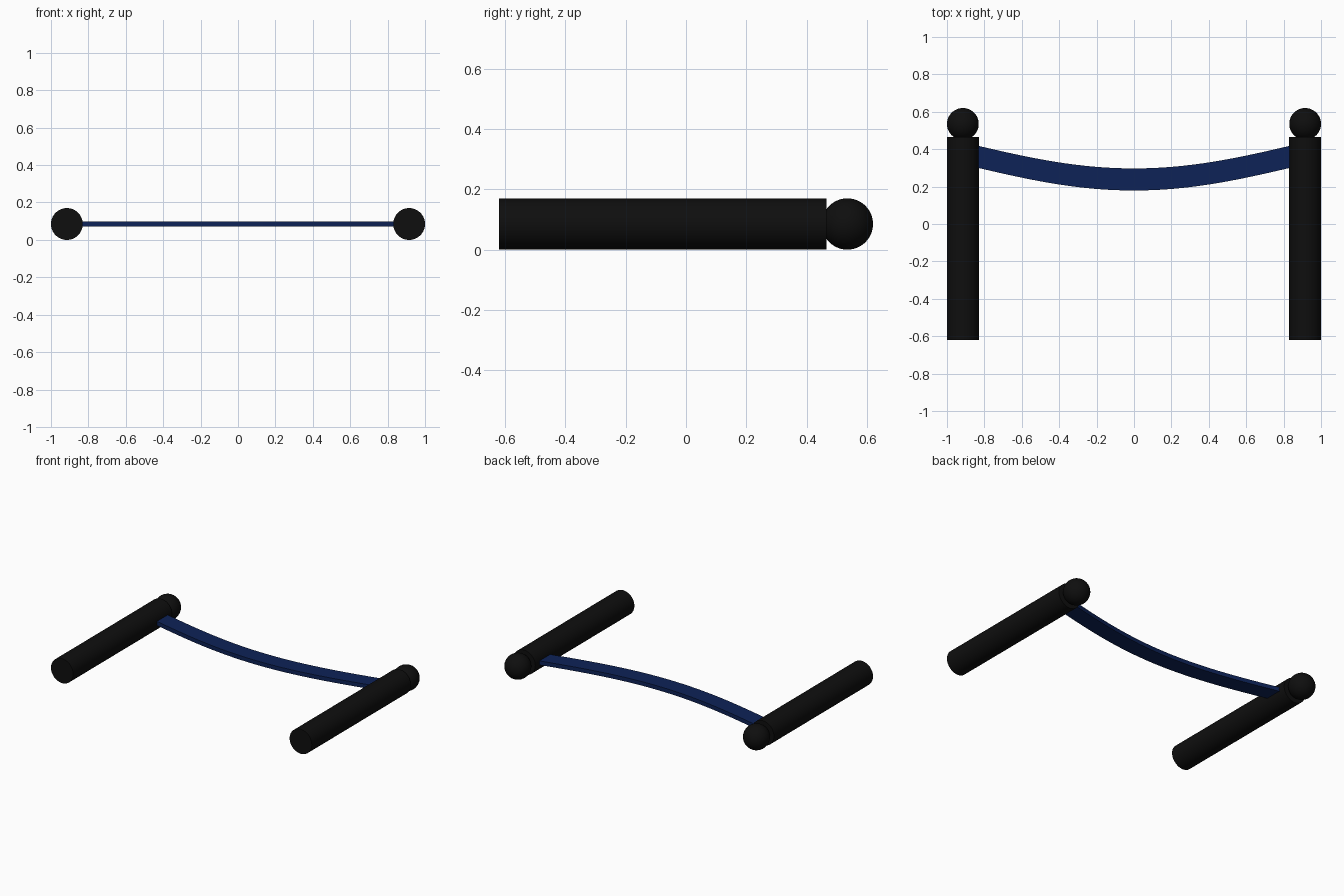
import bpy, bmesh, math

if "Cube" in bpy.data.objects:
    bpy.data.objects.remove(bpy.data.objects["Cube"])

R = 0.085      # post and ball radius
PX = 0.915     # post offset from the centre


def material(name, rgb):
    m = bpy.data.materials.new(name)
    m.diffuse_color = (*rgb, 1)
    m.use_nodes = True
    m.node_tree.nodes["Principled BSDF"].inputs["Base Color"].default_value = m.diffuse_color
    return m


black = material("black", (0.0045, 0.0045, 0.0045))
navy = material("navy blue", (0.004, 0.016, 0.095))


def finish(name, mat):
    ob = bpy.context.object
    ob.name = name
    ob.data.materials.append(mat)
    bpy.ops.object.shade_smooth_by_angle(angle=math.radians(35))


# Posts lying along y, each with a ball on the far end
for side, sx in (("left", -1), ("right", 1)):
    y0, y1 = -0.62, 0.465
    bpy.ops.mesh.primitive_cylinder_add(vertices=48, radius=R, depth=y1 - y0,
                                        location=(sx * PX, (y0 + y1) / 2, R),
                                        rotation=(math.pi / 2, 0, 0))
    finish(side + "_post", black)
    bpy.ops.mesh.primitive_uv_sphere_add(segments=48, ring_count=24, radius=R,
                                         location=(sx * PX, 0.535, R))
    finish(side + "_ball", black)

# Sagging band: a rectangle swept along a shallow curve
N, END, W, T = 32, 0.845, 0.059, 0.014
bm = bmesh.new()
rings = []
for i in range(N + 1):
    x = -END + 2 * END * i / N
    a = math.pi / 2 * x / 0.88
    y = 0.238 + 0.132 * (1 - math.cos(a))
    rings.append([bm.verts.new((x, y + dy * W, R + dz * T))
                  for dy, dz in ((-1, -1), (1, -1), (1, 1), (-1, 1))])
for a, b in zip(rings, rings[1:]):
    for k in range(4):
        j = (k + 1) % 4
        bm.faces.new((a[k], a[j], b[j], b[k]))
bm.faces.new(rings[0])
bm.faces.new(rings[-1])
bmesh.ops.recalc_face_normals(bm, faces=bm.faces)
mesh = bpy.data.meshes.new("band")
bm.to_mesh(mesh)
bm.free()
band = bpy.data.objects.new("band", mesh)
bpy.context.collection.objects.link(band)
bpy.ops.object.select_all(action='DESELECT')
band.select_set(True)
bpy.context.view_layer.objects.active = band
finish("band", navy)
